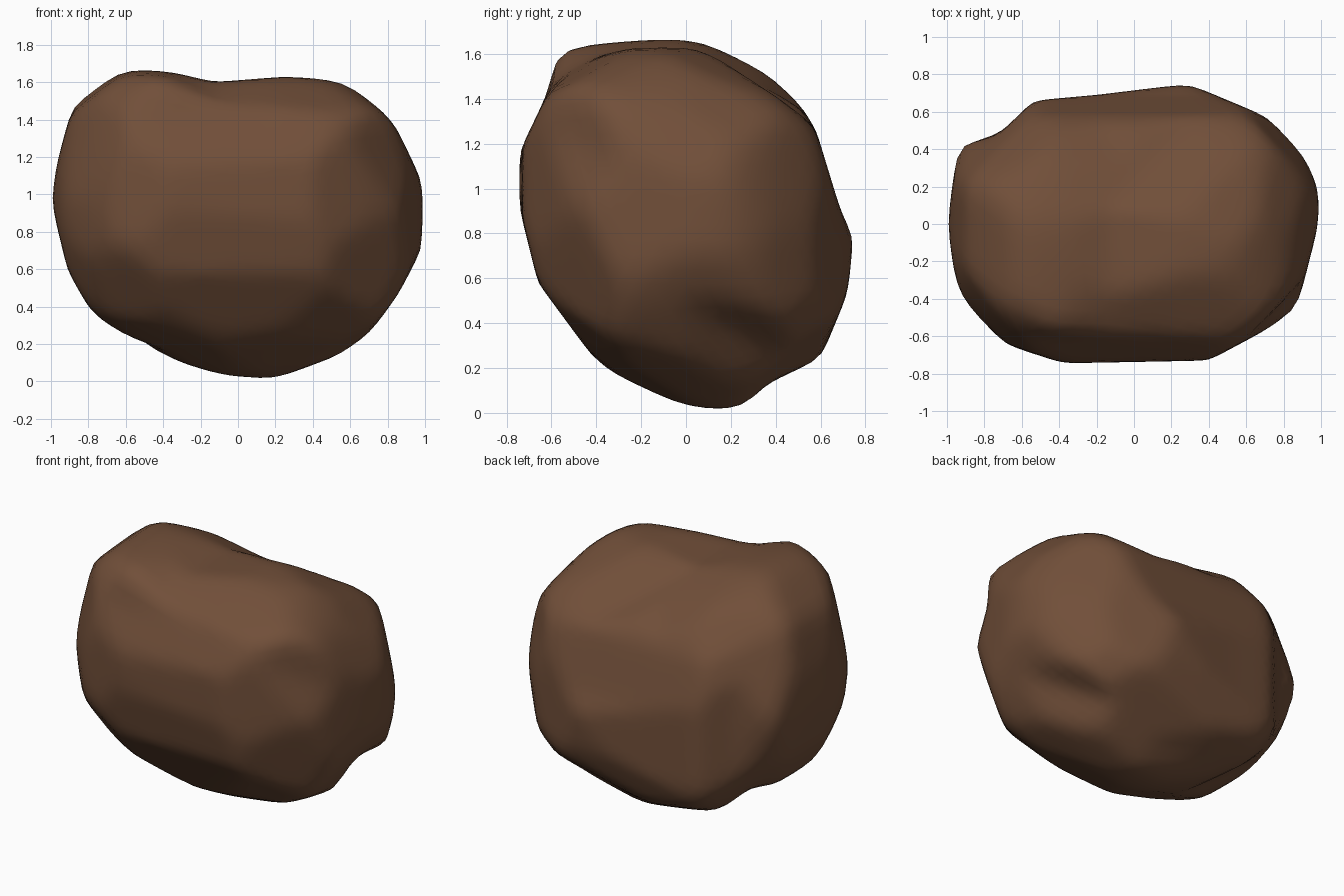
import bpy
import math
from mathutils import Vector

old = bpy.data.objects.get("Cube")
if old:
    bpy.data.objects.remove(old, do_unlink=True)

MIDDLE = .84
CENTRE = Vector((0, 0, MIDDLE))

# Profile across the width, then the depth, both with heights above the ground
WIDTH = [(-.62, 1.685), (-.33, 1.65), (-.13, 1.6), (.25, 1.63), (.6, 1.61), (.79, 1.48),
         (.97, 1.1), (1, 1.03), (.98, .7), (.86, .47), (.65, .18), (.16, 0), (-.05, .02),
         (-.3, .1), (-.75, .31), (-.91, .59), (-1, .96), (-.97, 1.16), (-.88, 1.5)]
DEPTH = [(-.58, 1.63), (.07, 1.685), (.26, 1.61), (.42, 1.53), (.58, 1.26), (.69, .9),
         (.75, .78), (.72, .53), (.6, .24), (.36, .13), (.24, 0), (-.05, .02),
         (-.35, .16), (-.66, .58), (-.74, .9), (-.75, 1.15), (-.61, 1.44)]

# Profile of the plan
PLAN = [(-1, 0), (-.94, .43), (-.73, .47), (-.54, .66), (-.2, .69), (.29, .75),
        (.72, .57), (.93, .37), (1, .2), (.98, -.03), (.87, -.46), (.7, -.57),
        (.4, -.73), (-.38, -.745), (-.7, -.64), (-.94, -.41)]

# Slanted profiles through the middle: two leaning back, one leaning forward
SLANT_A = [(-.45, .94), (-.11, .85), (.19, .68), (.62, .56), (.84, .4), (.89, .13),
           (.95, -.11), (.89, -.46), (.67, -.53), (.54, -.73), (.25, -.8),
           (-.28, -.7), (-.65, -.46), (-.94, -.11), (-.98, .2), (-.85, .7)]
SLANT_B = [(-.39, .9), (-.18, .91), (.12, .84), (.44, .75), (.68, .79), (.86, .57),
           (.98, .04), (.94, -.2), (.76, -.56), (.52, -.69), (.33, -.71),
           (.14, -.85), (-.27, -.78), (-.79, -.46), (-.9, -.28), (-.95, .08),
           (-.86, .5), (-.48, .84)]
SLANT_C = [(-.48, .83), (-.15, .82), (.16, .67), (.58, .6), (.79, .39), (.97, -.11),
           (.84, -.4), (.65, -.63), (.38, -.76), (-.15, -.73), (-.44, -.6),
           (-.77, -.34), (-.94, .17), (-.86, .4), (-.86, .63)]


class Profile:
    """An outline lying in a turned and tilted plane through the centre."""

    def __init__(self, points, turn, tilt, base=0):
        a, e = math.radians(turn), math.radians(tilt)
        self.across = Vector((math.cos(a), math.sin(a), 0))
        self.upward = Vector((-math.sin(a) * math.sin(e),
                              math.cos(a) * math.sin(e), math.cos(e)))
        ring = [Vector((u, v - base)) for u, v in points]
        ring.sort(key=lambda p: math.atan2(p.y, p.x))
        self.edges = list(zip(ring, ring[1:] + ring[:1]))

    def gauge(self, direction):
        """How far a direction reaches towards the outline: one is on it."""
        d = Vector((direction.dot(self.across), direction.dot(self.upward)))
        for a, b in self.edges:
            if cross(a, d) >= 0 and cross(d, b) >= 0 and d.dot(a + b) > 0:
                return cross(d, b - a) / cross(a, b)
        return 0.0


def cross(a, b):
    return a.x * b.y - a.y * b.x


PROFILES = [
    Profile(WIDTH, 0, 0, MIDDLE),
    Profile(DEPTH, 90, 0, MIDDLE),
    Profile(PLAN, 0, 90),
    Profile(SLANT_A, 40, 25),
    Profile(SLANT_B, 220, 25),
    Profile(SLANT_C, 136, -25),
]
POWER = 24
SPREAD = 2


def shape(direction):
    """Round the meeting of all profiles into one surface point."""
    reach = [p.gauge(direction) for p in PROFILES]
    rounded = (sum(g ** POWER for g in reach) / SPREAD) ** (1 / POWER)
    return CENTRE + direction / max(rounded, *reach)


# Boulder body
bpy.ops.mesh.primitive_ico_sphere_add(subdivisions=5, radius=1)
boulder = bpy.context.object
boulder.name = "boulder"
mesh = boulder.data
mesh.name = "boulder"
for vert in mesh.vertices:
    vert.co = shape(vert.co.normalized())
mesh.update()

# Worn edges
wear = boulder.modifiers.new("wear", "SMOOTH")
wear.factor = .5
wear.iterations = 3

# Brown stone
stone = bpy.data.materials.new("brown stone")
stone.use_nodes = True
colour = (.165, .078, .041, 1)
stone.diffuse_color = colour
shader = stone.node_tree.nodes["Principled BSDF"]
shader.inputs["Base Color"].default_value = colour
shader.inputs["Roughness"].default_value = .9
mesh.materials.append(stone)
bpy.ops.object.shade_smooth()
